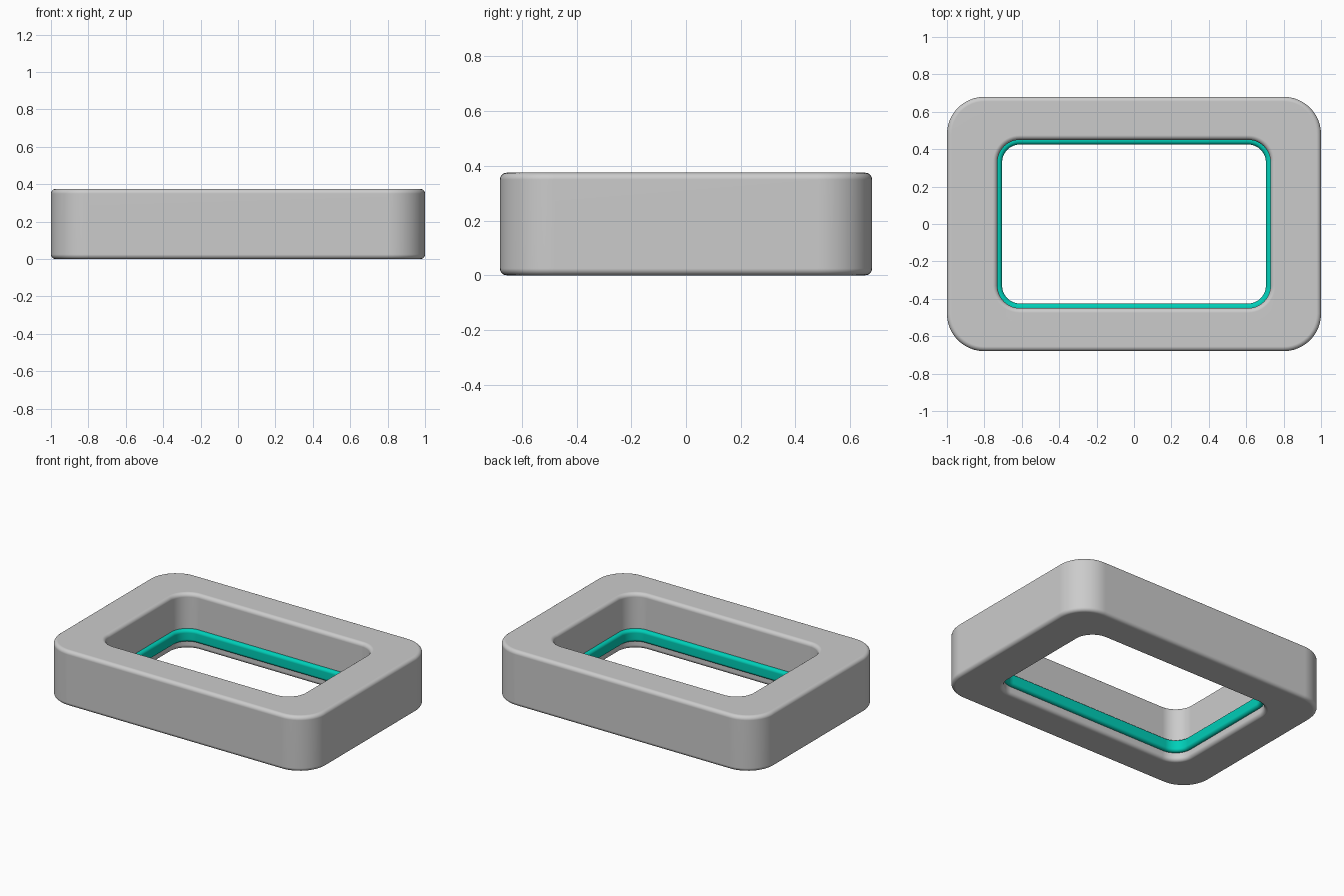
import bpy, bmesh
from math import sin, cos, pi, radians

if "Cube" in bpy.data.objects:
    bpy.data.objects.remove(bpy.data.objects["Cube"])

CORNER = 12   # segments per rounded corner
EDGE = 6      # segments per rounded edge


def outline(hx, hy, r, z):
    """Rounded rectangle, counter-clockwise."""
    pts = []
    for q, (sx, sy) in enumerate([(1, 1), (-1, 1), (-1, -1), (1, -1)]):
        for i in range(CORNER + 1):
            a = (q + i / CORNER) * pi / 2
            pts.append((sx * (hx - r) + r * cos(a), sy * (hy - r) + r * sin(a), z))
    return pts


def ring(name, outer, inner, z0, z1, bev):
    """Rectangular ring with rounded corners and rounded edges.
    outer / inner = (half x, half y, corner radius)."""
    loops = []
    # edge roundings: outer bottom, outer top, inner top, inner bottom
    for (hx, hy, r), sign, zc, start in [(outer, 1, z0 + bev, -90), (outer, 1, z1 - bev, 0),
                                         (inner, -1, z1 - bev, 90), (inner, -1, z0 + bev, 180)]:
        for i in range(EDGE + 1):
            a = radians(start + 90 * i / EDGE)
            d = cos(a) * bev - sign * bev
            loops.append(outline(hx + d, hy + d, r + d, zc + sin(a) * bev))
    bm = bmesh.new()
    vs = [[bm.verts.new(p) for p in loop] for loop in loops]
    for j in range(len(vs)):
        a, b = vs[j], vs[(j + 1) % len(vs)]
        for i in range(len(a)):
            k = (i + 1) % len(a)
            bm.faces.new((a[i], a[k], b[k], b[i]))
    bmesh.ops.recalc_face_normals(bm, faces=bm.faces)
    mesh = bpy.data.meshes.new(name)
    bm.to_mesh(mesh)
    bm.free()
    ob = bpy.data.objects.new(name, mesh)
    bpy.context.collection.objects.link(ob)
    bpy.ops.object.select_all(action='DESELECT')
    ob.select_set(True)
    bpy.context.view_layer.objects.active = ob
    bpy.ops.object.shade_smooth_by_angle(angle=radians(35))
    ob.modifiers.new("weighted_normals", 'WEIGHTED_NORMAL')
    return ob


# thick outer body
ring("frame", (1.0, 0.68, 0.2), (0.73, 0.45, 0.12), 0.0, 0.375, 0.025)

# coloured strip running round the inside wall
trim = ring("inner_trim", (0.755, 0.475, 0.145), (0.705, 0.425, 0.095), 0.055, 0.138, 0.02)
teal = bpy.data.materials.new("teal")
teal.diffuse_color = (0.0, 0.62, 0.48, 1)
teal.use_nodes = True
teal.node_tree.nodes["Principled BSDF"].inputs["Base Color"].default_value = teal.diffuse_color
trim.data.materials.append(teal)
